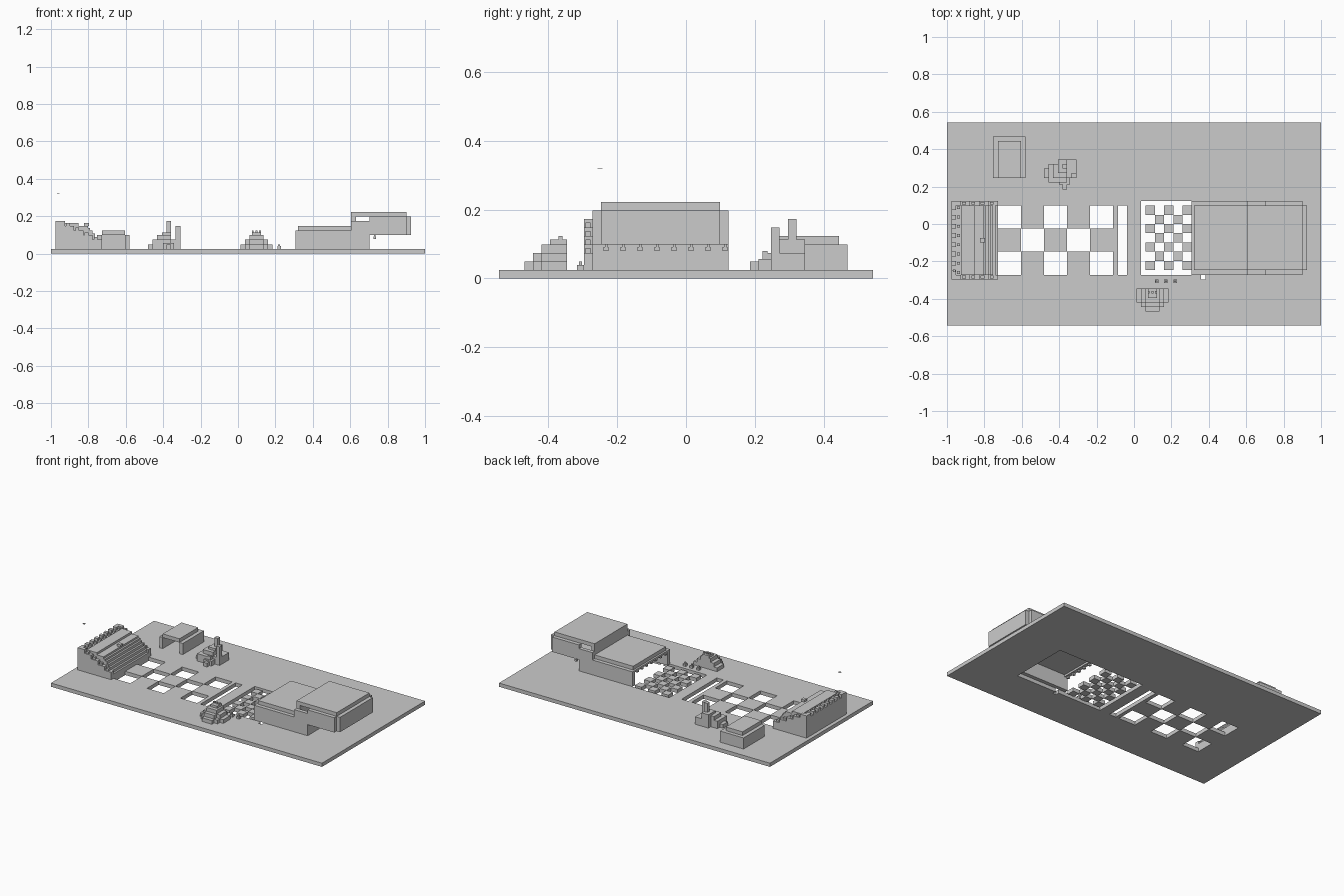
import bpy, bmesh
from mathutils import Matrix, Vector

if "Cube" in bpy.data.objects:
    bpy.data.objects.remove(bpy.data.objects["Cube"])

LENGTH, WIDTH = 81, 44          # ground size in blocks
UNIT = 2 / LENGTH

stone = bpy.data.materials.new("plain_grey")
stone.use_nodes = True
grey = (0.6, 0.6, 0.6, 1)
stone.diffuse_color = grey
stone.node_tree.nodes["Principled BSDF"].inputs["Base Color"].default_value = grey


def place(x, y, z):
    """Block coordinates to model coordinates."""
    return Vector((x - LENGTH / 2, y - WIDTH / 2, z)) * UNIT


def finish(name, bm):
    bmesh.ops.recalc_face_normals(bm, faces=bm.faces)
    mesh = bpy.data.meshes.new(name)
    bm.to_mesh(mesh)
    bm.free()
    mesh.materials.append(stone)
    bpy.context.collection.objects.link(bpy.data.objects.new(name, mesh))


def blocks(name, boxes):
    """One object from boxes given as x, y and z ranges in blocks."""
    bm = bmesh.new()
    for x0, x1, y0, y1, z0, z1 in boxes:
        low, high = place(x0, y0, z0), place(x1, y1, z1)
        size = Matrix.Diagonal(high - low).to_4x4()
        bmesh.ops.create_cube(bm, size=1, matrix=Matrix.Translation((low + high) / 2) @ size)
    finish(name, bm)


# Ground plate with its chequered openings
def is_open(x, y):
    if 11 <= x < 36 and 11 <= y < 26:
        return ((x - 11) // 5 + (y - 11) // 5) % 2 == 0
    if 37 <= x < 39 and 11 <= y < 26:
        return True
    if 43 <= x < 53 and 12 <= y < 26:
        return ((x - 43) // 2 + (y - 12) // 2) % 2 == 1
    if 42 <= x < 68 and 11 <= y < 27:
        return True
    return x == 55 and y == 10


def make_ground():
    bm = bmesh.new()
    corners = {}

    def corner(x, y):
        if (x, y) not in corners:
            corners[x, y] = bm.verts.new(place(x, y, 0))
        return corners[x, y]

    for x in range(LENGTH):
        for y in range(WIDTH):
            if not is_open(x, y):
                bm.faces.new([corner(x, y), corner(x + 1, y),
                              corner(x + 1, y + 1), corner(x, y + 1)])
    top = bmesh.ops.extrude_face_region(bm, geom=bm.faces[:], use_keep_orig=True)
    moved = [g for g in top["geom"] if isinstance(g, bmesh.types.BMVert)]
    bmesh.ops.translate(bm, verts=moved, vec=(0, 0, UNIT))
    bmesh.ops.dissolve_limit(bm, angle_limit=0.01, verts=bm.verts[:], edges=bm.edges[:])
    finish("ground_plate", bm)


make_ground()

# Hollow hall: side walls, roofs and the overhanging rear
for name, y in (("hall_front_wall", 11), ("hall_back_wall", 26)):
    blocks(name, [(53, 68, y, y + 1, 1, 5),
                  (65, 69, y, y + 1, 3, 7),
                  (68, 69, y, y + 1, 1, 3),
                  (69, 77, y, y + 1, 4, 8)])
blocks("hall_low_roof", [(53.5, 65, 12, 26, 5, 6), (53, 54, 11, 27, 4.5, 5)])
blocks("hall_high_roof", [(65, 77, 12, 26, 8, 9), (65, 66, 12, 26, 5, 8)])
blocks("hall_rear_wall", [(77, 78, 12, 26, 4, 8), (68, 69, 12, 26, 1, 4)])
blocks("hall_rear_floor", [(69, 77, 12, 26, 4, 4.5)])

# Rows of small lamps hanging under both ends of the hall
for name, x, z in (("mouth_lamps", 53, 4), ("rear_lamps", 69.8, 3.2)):
    lamps = []
    for i in range(8):
        y = 12.3 + i * 2
        lamps += [(x, x + .6, y, y + .6, z, z + .5),
                  (x + .2, x + .5, y + .15, y + .45, z + .4, z + .9)]
    blocks(name, lamps)

# Stepped stand with side walls, seat row and a lone box
stand_tops = ((1, 3, 6.2), (3, 6, 6.6), (6, 8, 6), (8, 8.5, 5.5))
blocks("stand_tiers", [(a, b, 11, 26, 1, z) for a, b, z in stand_tops]
       + [(8.5 + i / 2, 9 + i / 2, 11, 26, 1, 5 - i * .7) for i in range(5)])
for name, y in (("stand_front_side", 10), ("stand_back_side", 26)):
    sides = [(1, 3, y, y + 1, 1, 7)]
    for i in range(4):
        x, z = 3 + i * 2, 6 - i
        sides += [(x, x + 2, y, y + 1, 1, z),
                  (x + .3, x + 1.1, y + .2, y + .8, z, z + .6)]
    blocks(name, sides)
blocks("stand_seat_row", [(1, 2, 11 + i * 2, 12 + i * 2, 6, 7) for i in range(8)]
       + [(2.2, 2.8, 11.2 + i * 2, 11.8 + i * 2, 6, 6.8) for i in range(8)])
blocks("stand_box", [(7.2, 8.2, 18, 19, 6, 6.6)])

# Tiny plate floating over the stand
blocks("floating_plate", [(1.3, 1.9, 11.6, 12.2, 12.88, 12.95)])

# Open shed with a raised roof
blocks("shed", [(10, 11, 32, 41, 1, 4),
                (16, 17, 32, 41, 1, 4),
                (11, 16, 40, 41, 1, 4),
                (11, 16, 32, 40, 4, 5)])

# Ruin with two pillars
blocks("ruin", [(21, 25, 32, 34, 1, 2),
                (22, 26, 31, 35, 1, 3),
                (23, 26, 32, 35, 1, 4),
                (24, 26, 33, 36, 1, 4.6),
                (25, 28, 32, 36, 1, 3)])
blocks("ruin_tall_pillar", [(25, 26, 34, 35, 1, 7)])
blocks("ruin_short_pillar", [(27, 28, 32, 33, 1, 6)])
blocks("ruin_steps", [(25, 26, 29.5, 31, 1, 2),
                      (24.3, 26.6, 30.5, 32, 1, 2.3),
                      (25, 26, 31, 31.6, 2, 3.2)])

# Stepped mound with spikes
mound = []
for level in range(3):
    for i in range(3 - level):
        inset = level + i
        mound.append((41 + inset, 48 - inset, 5 - i, 8, level + 1, level + 2))
blocks("mound", mound + [(43.5, 45.5, 6, 8, 4, 4.6)])
blocks("mound_spikes", [(x, x + .4, 7, 7.5, 4, 5) for x in (43.5, 44.3, 45.1)])

# Three small posts beside the mound
blocks("small_posts", [(45 + i * 2, 45.8 + i * 2, 9.2, 10, 1, 1.6) for i in range(3)]
       + [(45.2 + i * 2, 45.6 + i * 2, 9.4, 9.8, 1.6, 2) for i in range(3)])
